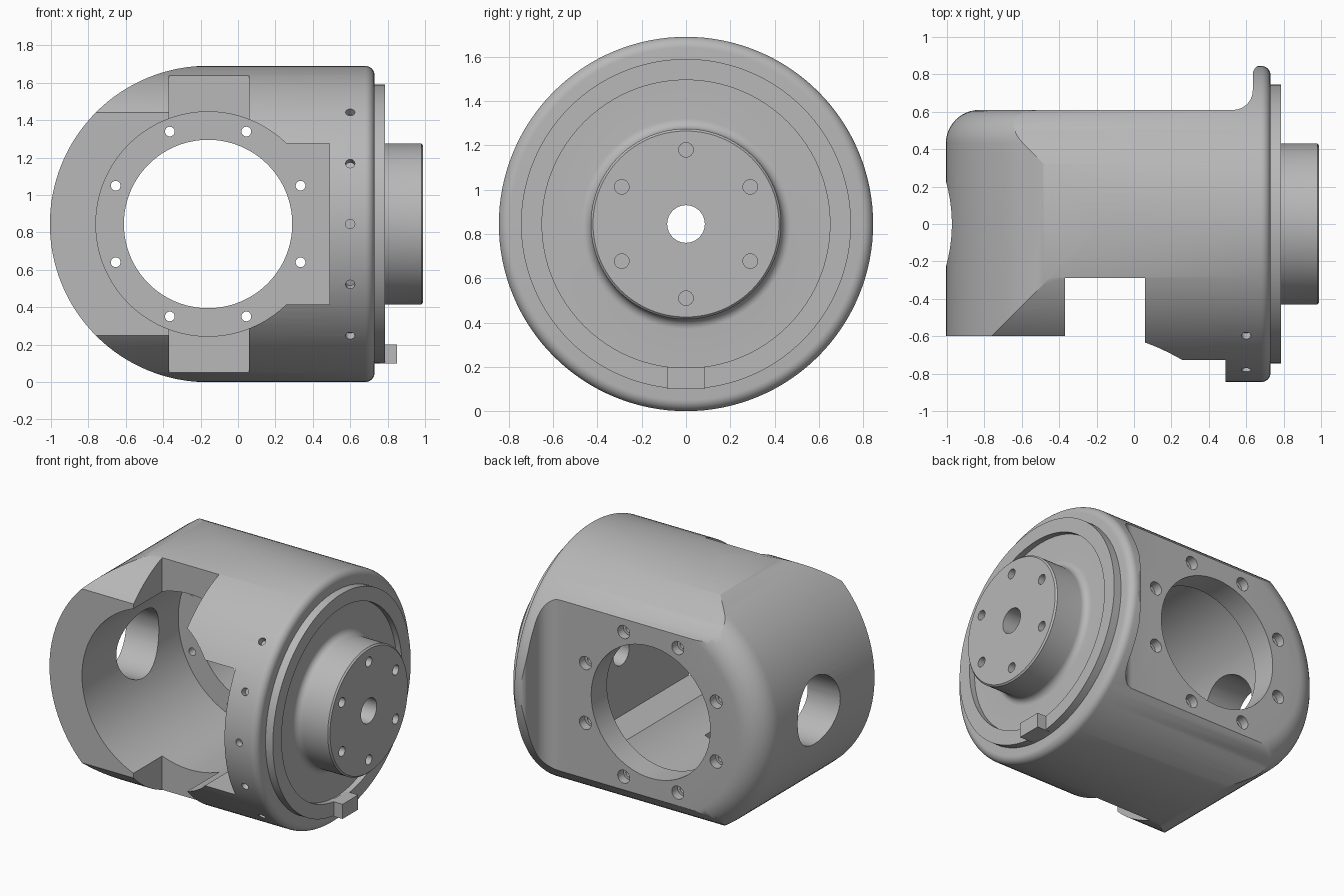
import bpy, bmesh, math
from mathutils import Matrix, Vector

cube = bpy.data.objects.get("Cube")
if cube:
    bpy.data.objects.remove(cube, do_unlink=True)

R = 0.845          # main barrel radius, also height of its axis
CX = -0.16         # x of the cross bore axis
SEG = 128

grey = bpy.data.materials.new("cast_grey")
grey.use_nodes = True
COLOUR = (0.48, 0.48, 0.48, 1)
grey.diffuse_color = COLOUR
grey.node_tree.nodes["Principled BSDF"].inputs["Base Color"].default_value = COLOUR

AXIS_X = Matrix.Translation((0, 0, R)) @ Matrix.Rotation(math.pi / 2, 4, 'Y')
AXIS_Y = Matrix.Translation((CX, 0, R)) @ Matrix.Rotation(-math.pi / 2, 4, 'X')


def loft(bm, rings):
    """Closed skin through rings of equal length, capped at both ends."""
    loops = [[bm.verts.new(p) for p in ring] for ring in rings]
    n = len(loops[0])
    for a, b in zip(loops, loops[1:]):
        for i in range(n):
            j = (i + 1) % n
            bm.faces.new((a[i], a[j], b[j], b[i]))
    bm.faces.new(loops[0])
    bm.faces.new(loops[-1])


def lathe(bm, profile, matrix, n=SEG):
    """Spin (radius, height) pairs about the local z axis."""
    turn = [math.tau * i / n for i in range(n)]
    loft(bm, [[matrix @ Vector((r * math.cos(a), r * math.sin(a), t)) for a in turn]
              for r, t in profile])


def arc(cx, cy, r, start, end, n=8):
    return [(cx + r * math.cos(math.radians(start + (end - start) * i / n)),
             cy + r * math.sin(math.radians(start + (end - start) * i / n)))
            for i in range(n + 1)]


def make(name, build):
    bm = bmesh.new()
    build(bm)
    bmesh.ops.recalc_face_normals(bm, faces=bm.faces)
    mesh = bpy.data.meshes.new(name)
    bm.to_mesh(mesh)
    bm.free()
    ob = bpy.data.objects.new(name, mesh)
    mesh.materials.append(grey)
    bpy.context.collection.objects.link(ob)
    return ob


def box(name, lo, hi):
    return make(name, lambda bm: loft(bm, [
        [(lo[0], lo[1], z), (hi[0], lo[1], z), (hi[0], hi[1], z), (lo[0], hi[1], z)]
        for z in (lo[2], hi[2])]))


def turned(name, profile, matrix, n=SEG):
    return make(name, lambda bm: lathe(bm, profile, matrix, n))


def combine(target, tool, operation='DIFFERENCE', keep=False):
    tool.hide_render = True
    mod = target.modifiers.new("cut", 'BOOLEAN')
    mod.operation = operation
    mod.solver = 'EXACT'
    mod.object = tool
    bpy.context.view_layer.objects.active = target
    bpy.ops.object.modifier_apply(modifier=mod.name)
    if not keep:
        bpy.data.objects.remove(tool, do_unlink=True)


# Rounded end of the housing: half-round in front view, filleted at the back
def rounded_end(bm):
    r0 = R + 0.001
    levels = [(r0, -0.6)] + arc(r0 - 0.18, 0.43, 0.18, 0, 90, 12)
    rings = []
    for r, y in levels:
        ring = [(CX + x, y, R + z) for x, z in arc(0, 0, r, 90, 270, 64)]
        ring += [(0.3, y, R - r - 0.05), (0.3, y, R + r + 0.05)]
        rings.append(ring)
    loft(bm, rings)


# Flange end of the housing: plan outline with the lip behind
def flange_end(bm):
    plan = [(0, -0.95), (0.8, -0.95), (0.8, 0.85)]
    plan += arc(0.685, 0.80, 0.05, 90, 180)
    plan += arc(0.53, 0.715, 0.105, 0, -90, 10)
    plan += [(0, 0.61)]
    loft(bm, [[(x, y, z) for x, y in plan] for z in (-0.2, 1.9)])


housing = make("housing", rounded_end)
combine(housing, make("flange_blank", flange_end), 'UNION')
barrel = [(R, -1.2)] + arc(R - 0.05, 0.68, 0.05, 0, 90)
combine(housing, turned("barrel", barrel, AXIS_X), 'INTERSECT')

# Front bore with its square extension, back port and side hole
combine(housing, turned("bore", [(0.6, -1.1), (0.6, 0.44)], AXIS_Y))
combine(housing, box("bore_extension", (CX, -1.1, R - 0.43), (0.49, 0.44, R + 0.43)))
combine(housing, turned("back_port", [(0.45, 0.3), (0.45, 0.9)], AXIS_Y))
combine(housing, turned("side_hole", [(0.23, -1.2), (0.23, -0.4)], AXIS_X, 64))

# Slot across the front, above and below the bore
combine(housing, box("slot", (-0.37, -1.1, -0.3), (0.06, -0.29, 2.0)))


# Counterbored screw holes around the back port
def port_screws(bm):
    for i in range(8):
        a = math.radians(22.5 + 45 * i)
        offset = Matrix.Translation((0.535 * math.cos(a), 0, 0.535 * math.sin(a)))
        lathe(bm, [(0.026, 0.3), (0.026, 0.55), (0.045, 0.55), (0.045, 0.8)],
              offset @ AXIS_Y, 24)


# Small radial set-screw holes on the front of the flange
def set_screws(bm):
    for i in range(-2, 3):
        a = math.radians(22.5 * i)
        out = Vector((0, -math.cos(a), math.sin(a)))
        turn = out.to_track_quat('Z', 'Y').to_matrix().to_4x4()
        lathe(bm, [(0.025, 0.8), (0.025, 0.95)],
              Matrix.Translation((0.6, 0, R)) @ turn, 16)


combine(housing, make("port_screw_holes", port_screws))
combine(housing, make("set_screw_holes", set_screws))

# End cap: raised rim, recessed face and output hub with a filleted foot
cap = [(0.745, 0.7), (0.745, 0.785), (0.65, 0.785), (0.65, 0.745)]
cap += arc(0.475, 0.79, 0.045, 270, 180)
cap += [(0.43, 0.98), (0.42, 0.99)]
output_hub = turned("output_hub", cap, AXIS_X)


# Ring of blind holes in the hub face
def hub_holes(bm):
    for i in range(6):
        a = math.tau * i / 6
        offset = Matrix.Translation((0, 0.335 * math.sin(a), 0.335 * math.cos(a)))
        lathe(bm, [(0.033, 0.9), (0.033, 1.1)], offset @ AXIS_X, 24)


combine(output_hub, make("hub_holes", hub_holes))

# Centre hole through both parts
centre = turned("centre_hole", [(0.085, 0.3), (0.085, 1.2)], AXIS_X, 48)
combine(output_hub, centre, keep=True)
combine(housing, centre)

# Stop tab at the bottom of the rim
stop_tab = box("stop_tab", (0.76, -0.085, 0.1), (0.85, 0.085, 0.2))

for ob in (housing, output_hub, stop_tab):
    bpy.ops.object.select_all(action='DESELECT')
    ob.select_set(True)
    bpy.context.view_layer.objects.active = ob
    bpy.ops.object.shade_smooth_by_angle(angle=math.radians(30))
